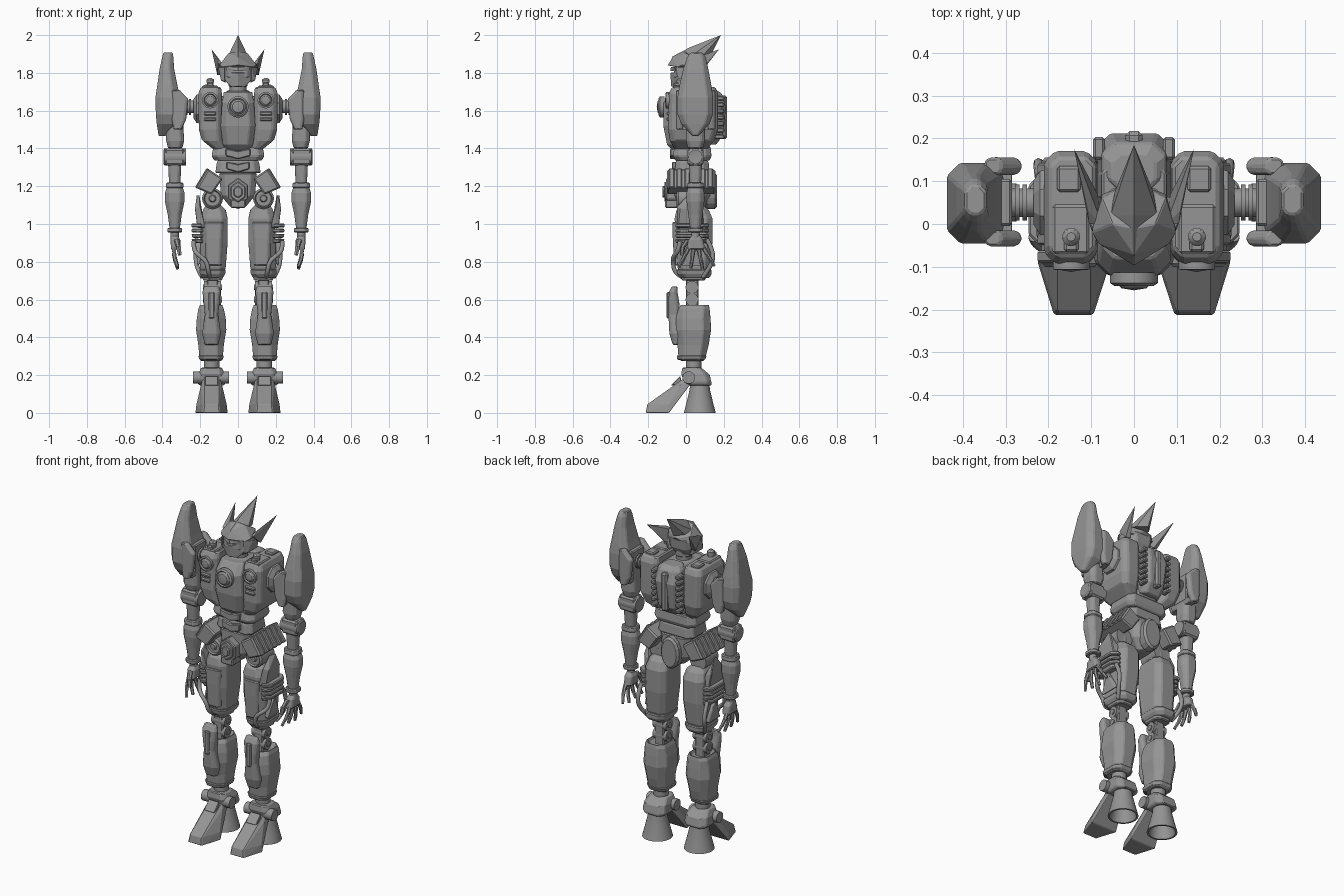
import bpy, bmesh, math
from mathutils import Vector

grey = bpy.data.materials.new("armour_grey")
grey.diffuse_color = (0.3, 0.3, 0.3, 1)

def emit(name, bm, mirror, bevel=0.0, smooth=False):
    bmesh.ops.remove_doubles(bm, verts=bm.verts, dist=1e-5)
    bmesh.ops.recalc_face_normals(bm, faces=bm.faces)
    me = bpy.data.meshes.new(name)
    bm.to_mesh(me)
    bm.free()
    me.materials.append(grey)
    if smooth:
        me.shade_smooth()
        me.set_sharp_from_angle(angle=math.radians(32))
    ob = bpy.data.objects.new(name, me)
    bpy.context.collection.objects.link(ob)
    if bevel:
        m = ob.modifiers.new("bevel", 'BEVEL')
        m.width, m.segments, m.limit_method = bevel, 1, 'ANGLE'
        m.angle_limit = math.radians(35)
    if mirror:
        ob.modifiers.new("mirror", 'MIRROR')
    return ob

def skin(bm, rings, caps=True):
    vr = [[bm.verts.new(p) for p in r] for r in rings]
    n = len(vr[0])
    for a, b in zip(vr, vr[1:]):
        for i in range(n):
            bm.faces.new((a[i], a[(i + 1) % n], b[(i + 1) % n], b[i]))
    if caps:
        bm.faces.new(vr[0])
        bm.faces.new(vr[-1])

def loft(name, sections, mirror=True, bevel=0.005):
    """Stack of chamfered rectangles: (z, x0, x1, y0, y1, chamfer)."""
    bm, rings = bmesh.new(), []
    for z, x0, x1, y0, y1, c in sections:
        rings.append([(x0 + c, y0, z), (x1 - c, y0, z), (x1, y0 + c, z), (x1, y1 - c, z),
                      (x1 - c, y1, z), (x0 + c, y1, z), (x0, y1 - c, z), (x0, y0 + c, z)])
    skin(bm, rings)
    return emit(name, bm, mirror, bevel)

def box(name, x0, x1, y0, y1, z0, z1, mirror=True, bevel=0.006):
    return prism(name, [(x0, y0), (x1, y0), (x1, y1), (x0, y1)], 'z', z0, z1, mirror, bevel)

def prism(name, profile, axis, a, b, mirror=True, bevel=0.005):
    put = {'x': lambda u, v, w: (w, u, v), 'y': lambda u, v, w: (u, w, v),
           'z': lambda u, v, w: (u, v, w)}[axis]
    bm = bmesh.new()
    skin(bm, [[put(u, v, w) for u, v in profile] for w in (a, b)])
    return emit(name, bm, mirror, bevel)

def hull(name, pts, mirror=True, bevel=0.0, sym=False):
    bm = bmesh.new()
    for p in pts:
        bm.verts.new(p)
        if sym and p[0]:
            bm.verts.new((-p[0], p[1], p[2]))
    bmesh.ops.convex_hull(bm, input=bm.verts)
    return emit(name, bm, mirror, bevel)

def lathe(name, profile, origin, direction=(0, 0, 1), n=20, mirror=True, caps=True):
    """Spin (radius, height) pairs around a direction."""
    q = Vector(direction).to_track_quat('Z', 'Y')
    bm, o = bmesh.new(), Vector(origin)
    skin(bm, [[o + q @ Vector((r * math.cos(t), r * math.sin(t), h))
               for t in (2 * math.pi * (i + .5) / n for i in range(n))] for r, h in profile], caps)
    return emit(name, bm, mirror, 0, n > 8)

def rod(name, p0, p1, r0, r1=None, n=16, mirror=True):
    d = Vector(p1) - Vector(p0)
    return lathe(name, [(r0, 0), (r0 if r1 is None else r1, d.length)], p0, d, n, mirror)

def hose(name, pts, r):
    for s in (-1, 1):
        cu = bpy.data.curves.new(name, 'CURVE')
        cu.dimensions, cu.bevel_depth, cu.bevel_resolution, cu.use_fill_caps = '3D', r, 2, True
        sp = cu.splines.new('NURBS')
        sp.points.add(len(pts) - 1)
        for p, c in zip(sp.points, pts):
            p.co = (s * c[0], c[1], c[2], 1)
        sp.use_endpoint_u, sp.order_u, sp.resolution_u = True, 3, 6
        cu.materials.append(grey)
        bpy.context.collection.objects.link(bpy.data.objects.new(name, cu))

# --- head
loft("head", [(1.74, -.045, .045, -.05, .06, .02), (1.78, -.07, .07, -.065, .08, .025),
              (1.84, -.075, .075, -.06, .085, .025)], False)
hull("face_mask", [(0, -.085, 1.80), (0, -.08, 1.73), (.035, -.06, 1.725), (.07, -.045, 1.76),
                   (.07, -.04, 1.805), (.05, .03, 1.74), (.07, .03, 1.8)], False, .003, True)
hull("visor", [(0, -.083, 1.81), (.06, -.06, 1.83), (.06, -.056, 1.81), (0, -.08, 1.83), (0, 0, 1.82)],
     False, 0, True)
hull("helmet", [(0, -.098, 1.84), (0, -.072, 1.885), (.10, -.02, 1.84), (.085, -.045, 1.83),
                (.075, .07, 1.82), (.075, .06, 1.87), (.05, 0, 1.905), (0, -.01, 1.915), (0, .1, 1.85)],
     False, .003, True)
hull("cheek_guard", [(.07, -.055, 1.835), (.09, -.035, 1.76), (.07, -.045, 1.75), (.105, 0, 1.83),
                     (.09, .06, 1.76), (.10, .06, 1.83), (.065, .07, 1.75)], True, .003)
hull("crest", [(0, -.075, 1.885), (.055, .02, 1.885), (.045, .075, 1.875), (0, .02, 1.935),
               (0, .185, 2.0), (0, .12, 1.87)], False, 0, True)
hull("side_horn", [(.075, .0, 1.84), (.105, .0, 1.85), (.11, .06, 1.79), (.085, .07, 1.79),
                   (.108, .03, 1.87), (.14, .175, 1.925)])
lathe("neck", [(.06, 0), (.06, .02), (.045, .025), (.045, .045), (.05, .05), (.05, .08)],
      (0, .02, 1.68), mirror=False)

# --- torso
loft("chest_centre", [(1.38, -.055, .055, -.06, .10, .02), (1.42, -.08, .08, -.10, .13, .03),
                      (1.52, -.092, .092, -.12, .15, .03), (1.64, -.085, .085, -.12, .15, .03),
                      (1.70, -.075, .075, -.08, .15, .03)], False)
loft("chest_side", [(1.395, .06, .13, -.06, .11, .02), (1.44, .08, .19, -.085, .15, .025),
                    (1.50, .085, .207, -.095, .17, .025), (1.69, .085, .21, -.092, .17, .025),
                    (1.725, .09, .197, -.075, .155, .02)], bevel=.007)
lathe("chest_gem", [(.056, 0), (.056, .025), (.046, .032), (.04, .027), (.03, .037), (.0, .042)],
      (0, -.113, 1.62), (0, -1, 0), 28, False)
lathe("chest_lamp", [(.043, 0), (.043, .018), (.034, .02), (.03, .012), (.022, .02), (0, .024)],
      (.147, -.088, 1.655), (0, -1, 0), 24)
for z in (1.585, 1.555):
    box("chest_vent", .115, .182, -.103, -.08, z - .01, z + .01)
box("chest_top_plate", .105, .19, -.07, .045, 1.715, 1.733)
box("chest_top_hatch", .125, .18, .075, .135, 1.71, 1.738)
rod("top_knob", (.147, -.03, 1.72), (.147, -.03, 1.765), .018)
lathe("top_knob_cap", [(.021, 0), (.021, .012), (.01, .022)], (.147, -.03, 1.75))
box("top_knob_foot", .13, .164, -.065, -.035, 1.725, 1.75)
loft("back_pack", [(1.42, -.06, .06, .08, .16, .02), (1.47, -.075, .075, .08, .195, .03),
                   (1.62, -.085, .085, .08, .212, .03), (1.69, -.075, .075, .08, .19, .03),
                   (1.71, -.05, .05, .08, .16, .02)], False)
box("back_spine", -.02, .02, .15, .217, 1.45, 1.68, False, .01)
for i in range(7):
    z = 1.45 + i * .034
    box("back_rib", .068, .096, .15, .203, z, z + .024)
lathe("shoulder_socket", [(.085, 0), (.08, .02), (.055, .035), (.04, .035)], (.2, .05, 1.61), (1, 0, 0), 8)

# --- waist
loft("waist_upper", [(1.335, -.125, .125, -.055, .125, .03), (1.36, -.14, .14, -.07, .135, .03),
                     (1.41, -.13, .13, -.06, .13, .03)], False)
loft("waist_lower", [(1.27, -.12, .12, -.06, .125, .03), (1.325, -.112, .112, -.055, .12, .03),
                     (1.345, -.10, .10, -.05, .11, .03)], False)
for z, w, y in ((1.375, .065, -.085), (1.305, .06, -.075)):
    prism("belly_plate", [(-w, z + .025), (0, z + .012), (w, z + .025), (w, z - .015),
                          (0, z - .032), (-w, z - .015)], 'y', y, .02, False)

# --- pelvis
loft("pelvis", [(1.09, -.04, .04, -.04, .10, .02), (1.15, -.09, .09, -.06, .13, .03),
                (1.27, -.10, .10, -.06, .13, .03)], False)
hexa = [(.06 * math.sin(math.pi / 3 * i), .075 * math.cos(math.pi / 3 * i)) for i in range(6)]
for k, y in ((1, -.105), (.75, -.115), (.45, -.125)):
    prism("buckle", [(x * k, 1.17 + z * k) for x, z in hexa], 'y', y, -.03, False)
box("buckle_chin", -.04, .04, -.11, -.02, 1.085, 1.13, False)
oval = [(.062 * math.cos(t * math.pi / 8), 1.175 + .095 * math.sin(t * math.pi / 8)) for t in range(16)]
prism("rear_plate", oval, 'y', .10, .165, False, .012)
A, B, C, D = (.158, 1.292), (.08, 1.24), (.14, 1.155), (.22, 1.19)
prism("hip_skirt", [A, B, C, D], 'y', -.10, .155, bevel=.008)
rim = lambda p, k: (p[0] + .86 * k, p[1] + .51 * k)
for i in range(6):
    y = -.09 + i * .041
    prism("skirt_rib", [rim(A, -.01), rim(A, .009), rim(D, .009), rim(D, -.01)], 'y', y, y + .028)
lathe("hip_joint", [(.055, 0), (.055, .12), (.045, .13), (.04, .12), (.02, .12), (.015, .13), (0, .13)],
      (.135, .08, 1.135), (0, -1, 0), 24)
rod("hip_post", (.13, .04, 1.04), (.13, .04, 1.14), .042)

# --- thighs
loft("thigh", [(.70, .085, .185, -.02, .10, .02), (.77, .065, .20, -.045, .125, .03),
               (.90, .055, .20, -.055, .14, .03), (1.03, .055, .195, -.06, .14, .03),
               (1.075, .065, .185, -.05, .12, .03), (1.10, .09, .17, -.01, .09, .02)])
loft("thigh_front_plate", [(.78, .085, .17, -.062, .0, .015), (.92, .08, .175, -.07, .0, .015),
                           (1.01, .075, .18, -.072, .0, .015)])
loft("thigh_cuff", [(.715, .08, .19, -.03, .125, .03), (.735, .068, .202, -.045, .135, .03),
                    (.76, .064, .206, -.05, .135, .03)])
hull("thigh_fin", [(.175, -.05, .98), (.215, -.04, .98), (.175, .10, .98), (.215, .09, .98),
                   (.20, -.05, 1.09), (.228, -.03, 1.08), (.228, .08, 1.08), (.205, .01, 1.155),
                   (.218, .05, 1.155), (.19, .09, 1.06)], True, .004)
for i in range(4):
    z = .90 + i * .027
    loft("thigh_rib", [(z, .17, .247 - .003 * (3 - i), -.055, .12, .03),
                       (z + .021, .17, .247, -.055, .12, .03)])
hose("thigh_hose_front", [(.235, -.03, .91), (.235, -.04, .86), (.20, -.065, .83),
                          (.165, -.07, .80), (.155, -.06, .74), (.15, -.02, .72)], .012)
hose("thigh_hose_side", [(.22, .11, .92), (.225, .15, .85), (.22, .13, .77), (.19, .09, .72)], .012)
hull("thigh_side_fan", [(.20, .03, .91), (.225, .035, .90), (.20, -.03, .79), (.215, -.02, .78),
                        (.20, .10, .79), (.215, .09, .78)], True, .003)

# --- knees and shins
box("knee_link", .105, .165, .0, .065, .54, .74)
for z in (.665, .60):
    rod("knee_pivot", (.09, .032, z), (.18, .032, z), .034)
    rod("knee_bolt", (.085, .032, z), (.185, .032, z), .016)
loft("shin", [(.275, .085, .20, -.03, .095, .025), (.30, .08, .205, -.04, .105, .03),
              (.36, .075, .21, -.045, .12, .035), (.44, .062, .222, -.055, .133, .04),
              (.50, .065, .218, -.055, .13, .04), (.55, .075, .21, -.04, .125, .03),
              (.575, .085, .20, -.025, .12, .03), (.55, .095, .19, -.01, .105, .03)])
loft("shin_guard", [(.36, .105, .175, -.07, -.02, .012), (.42, .09, .19, -.088, -.02, .02),
                    (.52, .105, .175, -.093, -.03, .015), (.58, .098, .182, -.094, -.035, .015),
                    (.64, .092, .188, -.09, -.045, .015), (.67, .10, .18, -.075, -.045, .01)])
box("shin_ridge", .125, .155, -.103, -.05, .50, .64)
loft("shin_cuff", [(.28, .08, .205, -.045, .10, .03), (.305, .075, .21, -.05, .11, .03)])

# --- feet
rod("ankle_post", (.14, .04, .2), (.14, .04, .29), .042)
loft("ankle_block", [(.145, .075, .205, .01, .135, .025), (.16, .065, .215, -.01, .135, .025),
                     (.205, .07, .21, -.025, .125, .025), (.24, .085, .195, -.02, .08, .02)])
rod("ankle_pin", (.048, .015, .187), (.237, .015, .187), .033)
lathe("heel", [(.05, .16), (.055, .12), (.072, .05), (.085, 0), (.074, 0), (.05, .10), (.0, .10)],
      (.14, .073, 0), n=24)
hull("toe", [(.10, .02, .205), (.18, .02, .205), (.085, -.03, .15), (.195, -.03, .15),
             (.09, .03, .16), (.19, .03, .16), (.10, -.205, .045), (.18, -.205, .045),
             (.095, -.213, 0), (.187, -.213, 0), (.055, -.09, 0), (.225, -.09, 0),
             (.06, -.09, .045), (.22, -.09, .045)], True, .004)
hull("toe_plate", [(.105, -.03, .195), (.175, -.03, .195), (.105, -.08, .145), (.175, -.08, .145),
                   (.105, -.02, .15), (.175, -.02, .15)], True, .003)

# --- shoulders
rod("shoulder_axle", (.2, .05, 1.62), (.34, .05, 1.62), .034)
for x in (.25, .268):
    rod("shoulder_ring", (x, .05, 1.62), (x + .01, .05, 1.62), .043)
loft("shoulder_pad", [(1.465, .385, .42, .035, .065, .01), (1.53, .32, .43, -.025, .125, .025),
                      (1.58, .305, .435, -.045, .143, .03), (1.67, .305, .437, -.045, .143, .03),
                      (1.73, .32, .428, -.035, .135, .03), (1.82, .338, .415, -.015, .118, .025),
                      (1.88, .342, .402, .005, .105, .02), (1.907, .345, .395, .022, .09, .015)])
for y0, y1 in ((-.052, -.015), (.115, .155)):
    loft("shoulder_clamp", [(1.50, .30, .34, y0, y1, .01), (1.55, .275, .35, y0, y1, .012),
                            (1.66, .262, .35, y0, y1, .012), (1.71, .31, .35, y0, y1, .01)])
box("shoulder_hub", .285, .36, -.005, .105, 1.52, 1.69)
loft("shoulder_hem", [(1.50, .295, .33, -.04, .14, .02), (1.53, .285, .33, -.045, .145, .02)])

# --- arms
loft("upper_arm", [(1.40, .295, .37, .01, .09, .02), (1.44, .285, .38, .0, .10, .02),
                   (1.53, .29, .38, .0, .10, .02)])
box("elbow_block", .283, .388, .008, .092, 1.31, 1.40, bevel=.01)
lathe("elbow_disc", [(.045, 0), (.045, .115), (.036, .12), (.0, .116)], (.275, .05, 1.355), (1, 0, 0), 24)
loft("elbow_lower", [(1.215, .305, .365, .02, .08, .015), (1.32, .30, .37, .015, .085, .015)])
loft("forearm_collar", [(1.19, .288, .382, .005, .095, .02), (1.22, .29, .38, .008, .092, .02)])
loft("forearm", [(.975, .308, .362, .022, .078, .015), (1.05, .298, .372, .012, .088, .02),
                 (1.12, .283, .387, .003, .097, .025), (1.165, .283, .387, .003, .097, .025),
                 (1.20, .295, .375, .012, .088, .02)])
loft("wrist_cuff", [(.955, .296, .374, .01, .09, .02), (.98, .296, .374, .01, .09, .02)])
rod("wrist", (.335, .05, .92), (.335, .05, .965), .022)
loft("palm", [(.865, .305, .355, .003, .102, .012), (.915, .305, .357, .012, .092, .012),
              (.94, .318, .352, .03, .075, .01)])
for i in range(4):
    y, d = .014 + i * .026, (i - 1.4) * .012
    top, drop = Vector((.338, y, .875)), (.036, .038, .04, .034)[i]
    for k in range(3):
        end = top + Vector((-.006 * k, d, -drop))
        rod("finger", top, end, .0125 - .0012 * k, .011 - .0012 * k, 6)
        top = end + Vector((0, 0, .003))
for p, q in (((.325, .01, .915), (.315, -.018, .875)), ((.315, -.018, .878), (.308, -.022, .835))):
    rod("thumb", p, q, .014, .011, 6)
